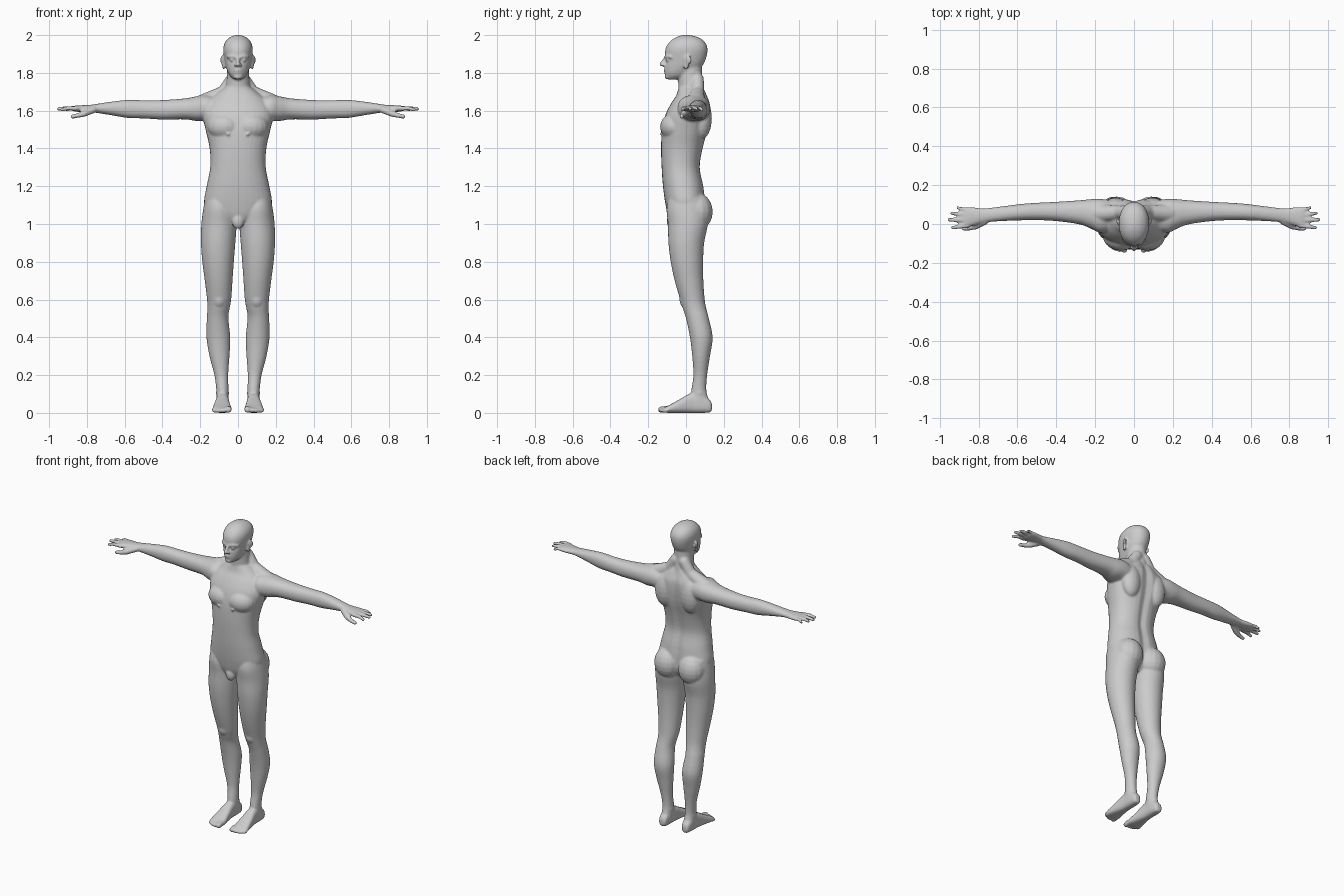
import bpy, bmesh
from math import cos, sin, pi, exp, copysign
from mathutils import Vector, Matrix

bm = bmesh.new()
SIDES = 32


def skin(loops):
    """Closed surface through rings of points."""
    rows = [[bm.verts.new(co) for co in loop] for loop in loops]
    n = len(rows[0])
    for l, m in zip(rows, rows[1:]):
        for k in range(n):
            j = (k+1) % n
            bm.faces.new((l[k], l[j], m[j], m[k]))
    bm.faces.new(rows[0][::-1])
    bm.faces.new(rows[-1])


def catmull(p0, p1, p2, p3, t):
    return [0.5 * (2*b + (c - a)*t + (2*a - 5*b + 4*c - d)*t*t + (3*b - a - 3*c + d)*t**3)
            for a, b, c, d in zip(p0, p1, p2, p3)]


def loft(rings, axis, s=1, power=2.0, shape=None, steps=4):
    """Rings are (t, a0, a1, b0, b1): place on the axis, then extents on the next two axes."""
    fine = []
    for i in range(len(rings) - 1):
        q = [rings[max(0, i-1)], rings[i], rings[i+1], rings[min(len(rings)-1, i+2)]]
        fine += [catmull(*q, k / steps) for k in range(steps)]
    fine.append(rings[-1])
    loops = []
    for t, a0, a1, b0, b1 in fine:
        loop = []
        for k in range(SIDES):
            c, d = cos(2*pi*k/SIDES), sin(2*pi*k/SIDES)
            co = Vector((0, 0, 0))
            co[axis] = t
            co[(axis+1) % 3] = (a0+a1)/2 + (a1-a0)/2 * copysign(abs(c)**(2/power), c)
            co[(axis+2) % 3] = (b0+b1)/2 + (b1-b0)/2 * copysign(abs(d)**(2/power), d)
            if shape:
                shape(co)
            co.x *= s
            loop.append(co)
        loops.append(loop)
    skin(loops)


def blob(x, y, z, rx, ry, rz, s=1, turn=0):
    m = (Matrix.Translation((x*s, y, z)) @ Matrix.Rotation(turn*s, 4, 'Z')
         @ Matrix.Diagonal((rx, ry, rz, 1)))
    skin([[m @ Vector((sin(a)*cos(2*pi*k/16), sin(a)*sin(2*pi*k/16), -cos(a))) for k in range(16)]
          for a in [pi*(i+.25)/10.5 for i in range(11)]])


def tube(points, s=1):
    """Round-ended tapering tube through (x, y, z, radius) points."""
    pts = [(Vector((p[0]*s, p[1], p[2])), p[3]) for p in points]
    for c, r in pts:
        blob(*c, r, r, r)
    for (a, ra), (b, rb) in zip(pts, pts[1:]):
        rot = (b - a).to_track_quat('Z', 'Y')
        skin([[c + rot @ Vector((r*cos(2*pi*k/16), r*sin(2*pi*k/16), 0)) for k in range(16)]
              for c, r in ((a, ra), (b, rb))])


def spine_groove(co):
    if co.y > 0.02:
        co.y -= 0.014 * exp(-(co.x/0.025)**2)


def eye_sockets(co):
    if co.y < -0.03:
        co.y += 0.013 * exp(-((abs(co.x)-0.032)/0.018)**2 - ((co.z-1.868)/0.014)**2)


def sym(rows):
    return [(z, -w, w, f, b) for z, w, f, b in rows]


# torso: height, half width, front, back
loft(sym([(.985, .05, -.05, .06), (1.03, .12, -.09, .095), (1.1, .178, -.108, .105),
          (1.2, .166, -.122, .095), (1.3, .147, -.129, .077), (1.4, .150, -.132, .092),
          (1.5, .172, -.127, .118), (1.58, .188, -.108, .129), (1.64, .165, -.078, .128),
          (1.68, .125, -.052, .115), (1.72, .075, -.040, .10)]), 2, 1, 2.25, spine_groove)
# neck
loft(sym([(1.66, .075, -.045, .105), (1.72, .066, -.040, .094), (1.77, .060, -.042, .087),
          (1.84, .056, -.04, .085)]), 2)
# head
loft(sym([(1.766, .022, -.098, -.05), (1.785, .043, -.110, .02), (1.81, .056, -.112, .05),
          (1.84, .066, -.111, .088), (1.88, .073, -.111, .107), (1.92, .078, -.110, .114),
          (1.95, .074, -.098, .108), (1.975, .060, -.075, .088), (1.993, .035, -.043, .052),
          (2.001, .006, -.012, .012)]), 2, 1, 2.15, eye_sockets)
# nose, lips, chin, groin
tube([(0, -.107, 1.882, .008), (0, -.121, 1.860, .010), (0, -.131, 1.845, .011)])
blob(0, -.109, 1.815, .022, .010, .007)
blob(0, -.107, 1.803, .019, .010, .007)
blob(0, -.098, 1.779, .023, .016, .014)
blob(0, -.078, 1.015, .032, .024, .042)

for s in (1, -1):
    # face details and ear
    blob(.012, -.117, 1.840, .009, .012, .008, s)
    blob(.030, -.096, 1.868, .014, .012, .010, s)
    tube([(.012, -.108, 1.884, .008), (.035, -.101, 1.889, .008), (.055, -.083, 1.884, .007)], s)
    blob(.081, .008, 1.868, .008, .026, .026, s, -.45)
    blob(.076, .000, 1.842, .008, .016, .026, s, -.35)
    # chest, shoulder blade, trapezius, buttock
    blob(.078, -.072, 1.515, .085, .064, .068, s, .25)
    blob(.052, -.134, 1.475, .007, .006, .007, s)
    blob(.095, .085, 1.56, .065, .052, .11, s)
    tube([(.03, .06, 1.765, .035), (.075, .06, 1.697, .036), (.15, .055, 1.655, .046),
          (.21, .055, 1.628, .048)], s)
    blob(.088, .058, 1.065, .088, .084, .10, s)
    # arm and palm: along x, then y and z extents
    loft([(.10, -.03, .12, 1.54, 1.67), (.17, -.045, .129, 1.545, 1.683),
          (.22, -.025, .128, 1.545, 1.676), (.28, -.002, .122, 1.554, 1.665),
          (.40, .015, .114, 1.553, 1.656), (.50, .020, .109, 1.559, 1.655),
          (.58, .019, .103, 1.561, 1.657), (.66, .016, .093, 1.574, 1.649),
          (.74, .011, .083, 1.587, 1.637), (.78, .006, .080, 1.592, 1.631),
          (.82, -.006, .085, 1.593, 1.629), (.86, -.017, .088, 1.595, 1.627),
          (.88, -.015, .082, 1.602, 1.622)], 0, s, 2.2)
    # fingers and thumb
    for y0, x1, y1, z1, r in ((-.008, .943, -.019, 1.605, .0115), (.020, .959, .022, 1.609, .012),
                              (.046, .947, .056, 1.608, .0115), (.071, .915, .084, 1.604, .0105)):
        tube([(.855, y0, 1.611, r+.001), ((.855+x1)/2, (y0+y1)/2, 1.613, r), (x1-.008, y1, z1, r-.002)], s)
    tube([(.765, .015, 1.605, .018), (.815, -.012, 1.584, .017), (.845, -.020, 1.575, .013),
          (.876, -.023, 1.569, .0115)], s)
    # leg
    loft([(1.14, .04, .172, -.09, .09), (1.08, .02, .184, -.103, .11), (1.0, .008, .194, -.096, .116),
          (.9, .014, .196, -.093, .096), (.8, .022, .189, -.081, .091), (.7, .029, .176, -.060, .092),
          (.6, .036, .164, -.031, .099), (.55, .045, .162, -.016, .108), (.5, .051, .165, 0, .121),
          (.4, .041, .167, .021, .141), (.3, .045, .151, .033, .127), (.2, .052, .125, .039, .112),
          (.12, .050, .115, .028, .108), (.06, .050, .115, .02, .122), (.02, .055, .11, .03, .12)], 2, s)
    # kneecap and ankle bones
    blob(.100, -.003, .60, .036, .032, .045, s)
    blob(.082, .073, .105, .037, .02, .02, s)
    # foot: along y, then z and x extents
    loft([(.137, .015, .045, .070, .098), (.128, .003, .066, .058, .108), (.09, 0, .095, .051, .114),
          (.03, 0, .105, .049, .116), (-.03, 0, .074, .042, .126), (-.08, 0, .046, .034, .134),
          (-.105, .001, .034, .034, .133), (-.115, .006, .026, .04, .125)], 1, s, 2.7)
    # toes
    for x, y, r in ((.050, -.132, .017), (.075, -.132, .0125), (.094, -.127, .012),
                    (.111, -.119, .0115), (.126, -.109, .011)):
        tube([(x, -.085, .02, r), (x, y+.022, .02, r), (x, y, r, r)], s)

bmesh.ops.recalc_face_normals(bm, faces=bm.faces)
mesh = bpy.data.meshes.new("body")
bm.to_mesh(mesh)
bm.free()
body = bpy.data.objects.new("body", mesh)
bpy.context.collection.objects.link(body)

# fuse all parts into one smooth skin
fuse = body.modifiers.new("fuse", 'REMESH')
fuse.mode = 'VOXEL'
fuse.voxel_size = 0.0065
fuse.use_smooth_shade = True
soften = body.modifiers.new("soften", 'SMOOTH')
soften.factor = 0.5
soften.iterations = 4
